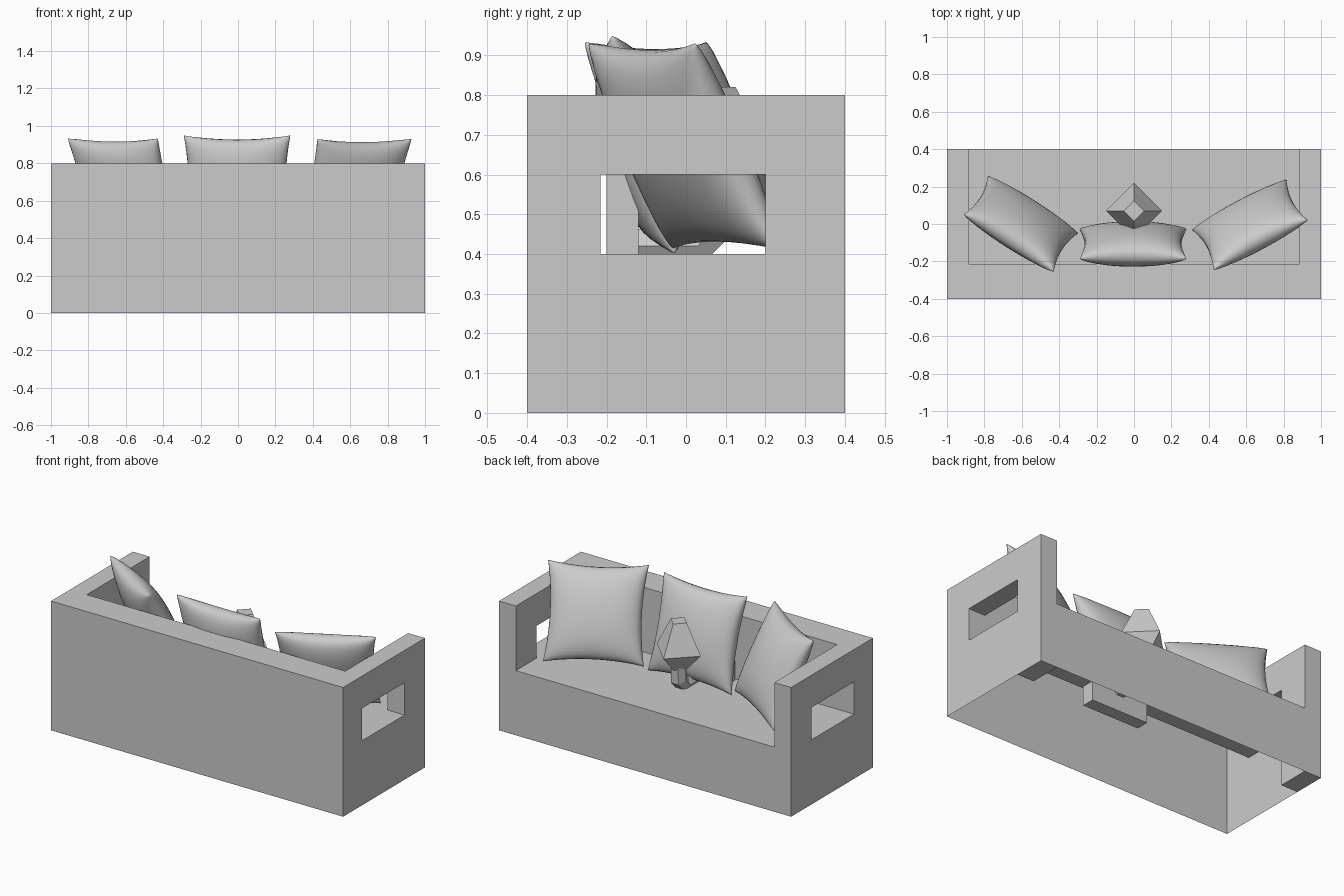
import bpy, bmesh, math
from mathutils import Matrix, Vector

if "Cube" in bpy.data.objects:
    bpy.data.objects.remove(bpy.data.objects["Cube"])


def make_object(name, bm):
    bmesh.ops.recalc_face_normals(bm, faces=bm.faces)
    mesh = bpy.data.meshes.new(name)
    bm.to_mesh(mesh)
    bm.free()
    ob = bpy.data.objects.new(name, mesh)
    bpy.context.collection.objects.link(ob)
    return ob


def box(name, lo, hi):
    lo, hi = Vector(lo), Vector(hi)
    bm = bmesh.new()
    bmesh.ops.create_cube(bm, size=1)
    for v in bm.verts:
        v.co = Vector(a * b for a, b in zip(v.co, hi - lo)) + (lo + hi) / 2
    return make_object(name, bm)


# Sofa shell: L-shaped section drawn along x, hollow and open underneath
profile = [(-.4, 0), (-.4, .8), (-.215, .8), (-.215, .4), (.4, .4), (.4, 0)]
bm = bmesh.new()
rings = [[bm.verts.new((x, y, z)) for y, z in profile] for x in (-1, 1)]
for a, b in zip(range(5), range(1, 6)):
    bm.faces.new((rings[0][a], rings[0][b], rings[1][b], rings[1][a]))
for ring in rings:
    bm.faces.new(ring)
make_object("seat_and_backrest", bm)

# Arms: a post to the floor and a rail above the opening
for side, s in (("left", -1), ("right", 1)):
    x0, x1 = sorted((s * .885, s))
    box(side + "_arm_post", (x0, .2, 0), (x1, .4, .8))
    box(side + "_arm_rail", (x0, -.215, .6), (x1, .2, .8))


# Cushions: pinched squares with a puffed front and back
def cushion(name, loc, turn, lean, half=.285, puff=.098, n=20):
    bm = bmesh.new()
    for side in (-1, 1):
        grid = []
        for i in range(n + 1):
            row = []
            for j in range(n + 1):
                u = math.sin((i / n - .5) * math.pi)
                v = math.sin((j / n - .5) * math.pi)
                fu, fv = max(0, 1 - u * u), max(0, 1 - v * v)
                row.append(bm.verts.new((half * u * (1 - .09 * fv),
                                         side * puff * (fu * fv) ** .42,
                                         half * v * (1 - .09 * fu))))
            grid.append(row)
        for i in range(n):
            for j in range(n):
                bm.faces.new((grid[i][j], grid[i + 1][j],
                              grid[i + 1][j + 1], grid[i][j + 1]))
    bmesh.ops.remove_doubles(bm, verts=bm.verts, dist=.0004)
    ob = make_object(name, bm)
    for p in ob.data.polygons:
        p.use_smooth = True
    ob.matrix_world = (Matrix.Translation(loc)
                       @ Matrix.Rotation(math.radians(turn), 4, 'Z')
                       @ Matrix.Rotation(math.radians(lean), 4, 'X'))


cushion("left_cushion", (-.605, 0, .675), -32.5, 25)
cushion("middle_cushion", (-.005, -.107, .675), 0, 16)
cushion("right_cushion", (.62, -.005, .672), 28, 25)

# Lamp: mounting plate, bent arm and four-sided faceted shade
box("lamp_plate", (-.195, -.2, .28), (.195, -.12, .66))

curve = bpy.data.curves.new("lamp_arm", 'CURVE')
curve.dimensions = '3D'
curve.bevel_depth = .05
curve.bevel_resolution = 1
curve.use_fill_caps = True
path = curve.splines.new('POLY')
points = [(-.13, .42), (.03, .42), (.07, .46), (.07, .55)]
path.points.add(len(points) - 1)
for p, (y, z) in zip(path.points, points):
    p.co = (0, y, z, 1)
path.use_smooth = False
bpy.context.collection.objects.link(bpy.data.objects.new("lamp_arm", curve))

bm = bmesh.new()
rings = [[bm.verts.new((r * math.cos(k * math.pi / 2),
                        .07 + r * math.sin(k * math.pi / 2), z))
          for k in range(4)]
         for r, z in ((.05, .53), (.15, .64), (.055, .82))]
for low, high in zip(rings, rings[1:]):
    for k in range(4):
        m = (k + 1) % 4
        bm.faces.new((low[k], low[m], high[m], high[k]))
bm.faces.new(rings[0])
bm.faces.new(rings[-1])
make_object("lamp_shade", bm)
